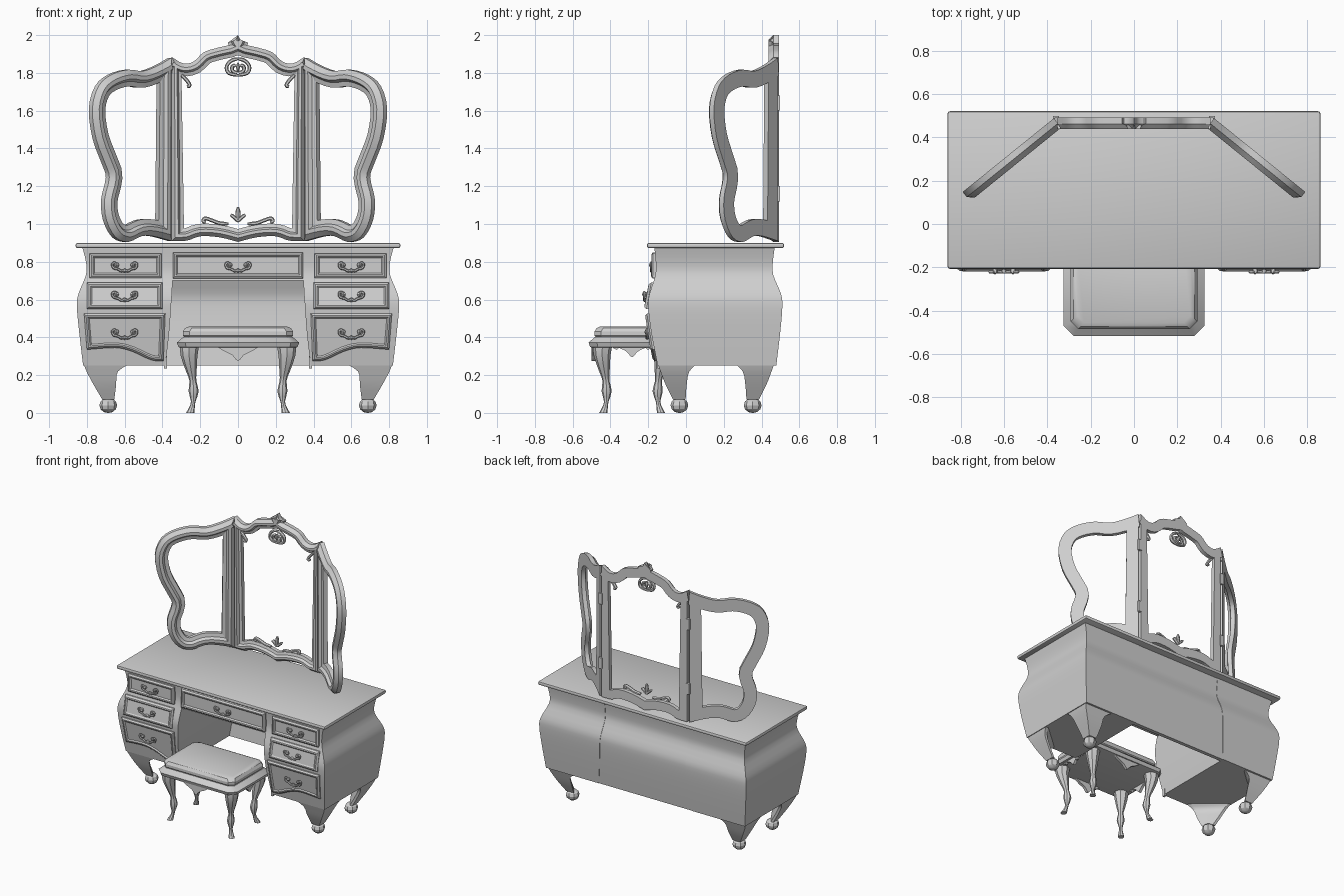
import bpy, bmesh, math
from mathutils import Vector

cube = bpy.data.objects.get("Cube")
if cube:
    bpy.data.objects.remove(cube, do_unlink=True)

grey = bpy.data.materials.new("plain_grey")
grey.use_nodes = True
grey.diffuse_color = (0.63, 0.63, 0.63, 1)
grey.node_tree.nodes["Principled BSDF"].inputs["Base Color"].default_value = grey.diffuse_color
made = []


def finish(name, bm):
    bmesh.ops.recalc_face_normals(bm, faces=bm.faces)
    mesh = bpy.data.meshes.new(name)
    bm.to_mesh(mesh)
    bm.free()
    mesh.materials.append(grey)
    obj = bpy.data.objects.new(name, mesh)
    bpy.context.collection.objects.link(obj)
    made.append(obj)
    return obj


def loft(name, rings, loop=False):
    """Skin a list of equal rings; cap the ends, or join last to first."""
    bm = bmesh.new()
    rows = [[bm.verts.new(p) for p in ring] for ring in rings]
    pairs = list(zip(rows, rows[1:])) + ([(rows[-1], rows[0])] if loop else [])
    for a, b in pairs:
        for i in range(len(a)):
            j = (i + 1) % len(a)
            bm.faces.new((a[i], a[j], b[j], b[i]))
    if not loop:
        bm.faces.new(rows[0])
        bm.faces.new(rows[-1])
    return finish(name, bm)


def box(name, low, high, bevel=0):
    bm = bmesh.new()
    bmesh.ops.create_cube(bm, size=1)
    for v in bm.verts:
        v.co = [low[i] + (v.co[i] + 0.5) * (high[i] - low[i]) for i in range(3)]
    if bevel:
        bmesh.ops.bevel(bm, geom=bm.edges[:], offset=bevel, segments=2, profile=0.5, affect='EDGES')
    return finish(name, bm)


def ball(name, centre, size, sides=8, rows=6):
    bm = bmesh.new()
    bmesh.ops.create_uvsphere(bm, u_segments=sides, v_segments=rows, radius=1)
    for v in bm.verts:
        v.co = [centre[i] + v.co[i] * size[i] for i in range(3)]
    return finish(name, bm)


def smooth_path(points, steps=3):
    """Spline through points of any dimension."""
    pts = [Vector(p) for p in points]
    pts = [2 * pts[0] - pts[1]] + pts + [2 * pts[-1] - pts[-2]]
    out = []
    for a, b, c, d in zip(pts, pts[1:], pts[2:], pts[3:]):
        for k in range(steps):
            t = k / steps
            out.append(0.5 * (2 * b + (c - a) * t + (2 * a - 5 * b + 4 * c - d) * t**2
                              + (3 * b - a - 3 * c + d) * t**3))
    return out + [pts[-2]]


def inset(outline, width):
    pts = [Vector(p) for p in outline]
    n = len(pts)
    area = sum(pts[i - 1].x * pts[i].y - pts[i].x * pts[i - 1].y for i in range(n))
    turn = 1 if area > 0 else -1
    out = []
    for i in range(n):
        a = (pts[i] - pts[i - 1]).normalized()
        b = (pts[(i + 1) % n] - pts[i]).normalized()
        na = Vector((-a.y, a.x)) * turn
        mid = (na + Vector((-b.y, b.x)) * turn).normalized()
        out.append(pts[i] + mid * width / max(mid.dot(na), 0.6))
    return out


def tube(name, path, y, radius, depth=None, sides=6):
    """Tapered tube along a path in the upright plane at y."""
    pts = smooth_path(path)
    rings = []
    for i, p in enumerate(pts):
        t = (pts[min(i + 1, len(pts) - 1)] - pts[max(i - 1, 0)]).normalized()
        r = radius * (0.6 if i in (0, len(pts) - 1) else 1)
        ring = []
        for k in range(sides):
            a = math.tau * k / sides
            ring.append((p.x - t.y * r * math.cos(a), y + (depth or radius) * math.sin(a),
                         p.y + t.x * r * math.cos(a)))
        rings.append(ring)
    return loft(name, rings)


# Desk body: rows of height, outer side, front, back, inner side
profile = smooth_path([(.25, .82, -.15, .478, .385), (.42, .84, -.183, .498, .365),
                       (.56, .853, -.2, .51, .355), (.63, .845, -.193, .503, .35),
                       (.73, .805, -.162, .462, .345), (.8, .805, -.16, .46, .345),
                       (.88, .825, -.168, .47, .345)])


def at(z):
    for a, b in zip(profile, profile[1:]):
        if z <= b[0]:
            return a.lerp(b, max(0, (z - a[0]) / (b[0] - a[0])))
    return profile[-1]


def bar(row, x0, x1, front, back):
    return [(x0, front, row[0]), (x1, front, row[0]), (x1, back, row[0]), (x0, back, row[0])]


for s, side in ((1, "left"), (-1, "right")):
    loft(side + "_pedestal", [bar(r, s * r[4], s * r[1], r[2], r[3]) for r in profile])
    box(side + "_inner_post", (s * .385 - .008, -.15, .235), (s * .385 + .008, -.13, .3))
loft("back_panel", [bar(r, -.39, .39, r[3] - .03, r[3] - .003) for r in profile])
loft("frieze", [bar(r, -.36, .36, r[2] + .004, r[3] - .02) for r in [at(.7)] + [r for r in profile if r[0] > .71]])
box("desk_top", (-.86, -.207, .872), (.86, .52, .9), .011)

# Corner legs: rows of height, outer x, inner x, outer y, inner y
leg_rows = smooth_path([(.27, .822, .55, -.153, .07), (.22, .802, .635, -.135, .018),
                        (.15, .765, .645, -.108, .004), (.07, .718, .655, -.068, -.002)])
for s in (1, -1):
    for back in (False, True):
        def place(y):
            return .318 - y if back else y
        end = "back" if back else "front"
        loft(end + "_desk_leg", [[(s * o, place(f), z), (s * i, place(f), z),
                                  (s * (i + .01), place(f + .02), z), (s * (o - .02), place(g), z),
                                  (s * o, place(g), z)] for z, o, i, f, g in leg_rows])
        ball(end + "_ball_foot", (s * .687, place(-.035), .04), (.047, .047, .041))


# Drawers and their pulls
def drawer(name, outline):
    rings = []
    for step, rise in ((0, -.01), (0, .01), (.01, .02), (.018, .02), (.026, .012)):
        rings.append([(x, at(z)[2] - rise, z) for x, z in inset(outline, step)])
    loft(name, rings)


def pull(x, z):
    y = at(z)[2] - .022
    half = [(.042, .004), (.052, .02), (.065, .012), (.058, -.008), (.035, -.014), (.018, -.024)]
    path = half + [(0, -.02)] + [(-u, v) for u, v in reversed(half)]
    tube("pull_handle", [(x + u, z + v) for u, v in path], y - .004, .007)
    for s in (1, -1):
        ball("pull_rosette", (x + s * .042, y, z + .008), (.014, .016, .014), 6, 4)
    ball("pull_drop", (x, y, z - .022), (.014, .01, .012), 6, 4)


def slab(x0, x1, z0, z1, s=1):
    return [(s * x0, z0), (s * x1, z0), (s * x1, z1), (s * x0, z1)]


for s in (1, -1):
    drawer("top_drawer", slab(.405, .785, .715, .845, s))
    drawer("middle_drawer", slab(.4, .8, .55, .69, s))
    wave = smooth_path([(.395, .275), (.46, .28), (.56, .325), (.65, .345), (.8, .335)])
    drawer("deep_drawer", [(s * x, z) for x, z in wave] + [(s * .815, .525), (s * .385, .525)])
    for z in (.775, .62, .42):
        pull(s * .6, z)
drawer("centre_drawer", slab(-.345, .345, .712, .85))
pull(0, .775)


# Mirror frames
def frame(name, outline, width, place):
    section = ((0, 0), (0, .03), (.3, .055), (.55, .055), (.7, .036), (1, .03), (1, 0))
    loft(name, [[place(p.x, d, p.y) for p in inset(outline, width * t)] for t, d in section], loop=True)


top = smooth_path([(0, 2), (.025, 1.955), (.1, 1.935), (.18, 1.91), (.235, 1.86), (.29, 1.85), (.352, 1.885)])
bottom = smooth_path([(.352, .91), (.27, .912), (.2, .935), (.1, .93), (0, .905)])
half = top + bottom
centre = half + [Vector((-p.x, p.y)) for p in reversed(half[1:-1])]
frame("centre_mirror_frame", centre, .066, lambda x, d, z: (x, .492 - d, z))

wing = smooth_path([(.37, 1.88), (.44, 1.84), (.52, 1.81), (.6, 1.817), (.69, 1.79), (.757, 1.73),
                    (.79, 1.61), (.77, 1.45), (.72, 1.315), (.7, 1.245), (.725, 1.13), (.715, 1.02),
                    (.667, .93), (.6, .905), (.53, .935), (.465, .935), (.37, .91)])
wing = [((x - .364) / .778, z) for x, z in wing]
for s, side in ((1, "left"), (-1, "right")):
    frame(side + "_mirror_frame", wing, .088,
          lambda u, d, z: (s * (.364 + .778 * u - .629 * d), .492 - .629 * u - .778 * d, z))
    for z in (1.16, 1.64):
        box("hinge", (s * .36 - .014, .478, z - .04), (s * .36 + .014, .498, z + .04))

# Carved ornaments on the centre frame
for s in (1, -1):
    carvings = {
        "heart_scroll": [(.0, 1.875), (.035, 1.865), (.06, 1.835), (.05, 1.8), (0, 1.787)],
        "heart_curl": [(.004, 1.8), (.028, 1.81), (.03, 1.835), (.012, 1.84)],
        "corner_scroll": [(.3, 1.79), (.275, 1.765), (.255, 1.735), (.27, 1.727)],
        "base_scroll": [(.05, 1.0), (.1, 1.005), (.14, 1.02), (.175, 1.03), (.185, 1.015), (.17, 1.01)],
        "base_leaf": [(0, 1.015), (.02, 1.035), (.038, 1.05)],
    }
    for name, path in carvings.items():
        tube(name, [(s * x, z) for x, z in path], .462, .01, .014)
ball("heart_bud", (0, .462, 1.83), (.01, .014, .025))
ball("base_bud", (0, .462, 1.05), (.014, .014, .042))

# Stool
mid = -.285


def octagon(hx, hy, cut, z):
    return [(x, mid + y, z) for x, y in ((hx - cut, -hy), (hx, cut - hy), (hx, hy - cut), (hx - cut, hy),
                                         (cut - hx, hy), (-hx, hy - cut), (-hx, cut - hy), (cut - hx, -hy))]


loft("stool_rail", [octagon(*r) for r in ((.295, .205, .03, .345), (.315, .222, .04, .348),
                                          (.324, .231, .045, .372), (.29, .197, .03, .402))])
loft("stool_cushion", [octagon(*r) for r in ((.28, .187, .03, .395), (.292, .2, .035, .41),
                                             (.292, .2, .035, .43), (.28, .188, .035, .449), (.26, .17, .03, .457))])
apron = smooth_path([(-.11, .35), (-.07, .325), (-.03, .305), (0, .275), (.03, .305), (.07, .325), (.11, .35)])
for s in (1, -1):
    loft("stool_long_apron", [[(u, mid + s * (.205 + d), z) for u, z in apron] for d in (-.01, .01)])
    loft("stool_short_apron", [[(s * (.29 + d), mid + u, z + .02 * (z < .33)) for u, z in apron] for d in (-.01, .01)])

# Cabriole stool legs: rows of height, outward shift, radius
cabriole = smooth_path([(.36, .01, .052), (.3, .012, .044), (.22, .0, .028), (.17, -.008, .018),
                        (.115, -.012, .027), (.06, -.01, .012), (.025, -.002, .016), (0, .006, .022)], 2)
for sx in (1, -1):
    for sy in (1, -1):
        loft("stool_leg", [[(sx * (.247 + d + r * math.cos(math.tau * k / 8)),
                             mid + sy * (.147 + d + r * math.sin(math.tau * k / 8)), z)
                            for k in range(8)] for z, d, r in cabriole])

# Smooth shading with sharp edges kept
bpy.ops.object.select_all(action='DESELECT')
for obj in made:
    obj.select_set(True)
bpy.context.view_layer.objects.active = made[0]
bpy.ops.object.shade_smooth_by_angle(angle=math.radians(30))
